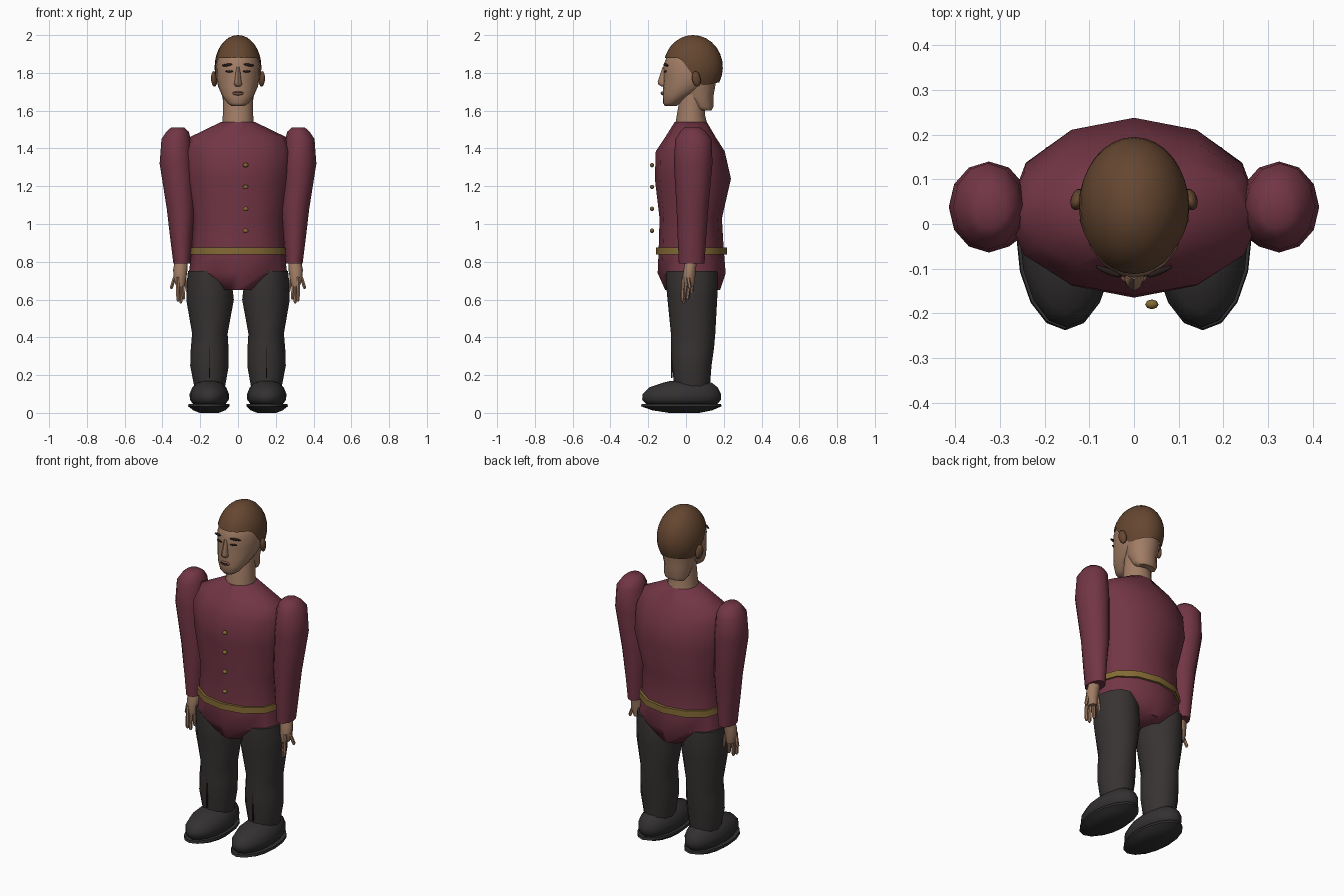
import bpy
import bmesh
from math import cos, sin, pi, radians, asin
from mathutils import Matrix, Euler, Vector

default_cube = bpy.data.objects.get("Cube")
if default_cube:
    bpy.data.objects.remove(default_cube, do_unlink=True)


def make_material(name, r, g, b):
    mat = bpy.data.materials.new(name)
    mat.use_nodes = True
    mat.diffuse_color = (r, g, b, 1)
    shader = mat.node_tree.nodes["Principled BSDF"]
    shader.inputs["Base Color"].default_value = (r, g, b, 1)
    shader.inputs["Roughness"].default_value = 0.8
    return mat


jacket = make_material("burgundy jacket", 0.17, 0.036, 0.06)
trousers = make_material("charcoal trousers", 0.038, 0.033, 0.032)
leather = make_material("dark shoe leather", 0.033, 0.03, 0.031)
skin = make_material("tan skin", 0.36, 0.205, 0.13)
hair = make_material("brown hair", 0.13, 0.062, 0.03)
gold = make_material("dull gold", 0.23, 0.145, 0.035)
dark = make_material("near black brown", 0.02, 0.012, 0.01)
lip = make_material("muted lip", 0.22, 0.1, 0.07)


def finish(name, bm, mat, angle=50):
    """Turn a bmesh into a smooth shaded object with one material."""
    bmesh.ops.recalc_face_normals(bm, faces=bm.faces)
    mesh = bpy.data.meshes.new(name)
    bm.to_mesh(mesh)
    bm.free()
    mesh.materials.append(mat)
    mesh.shade_smooth()
    mesh.set_sharp_from_angle(angle=radians(angle))
    obj = bpy.data.objects.new(name, mesh)
    bpy.context.collection.objects.link(obj)
    return obj


def skin_rings(bm, rings):
    for low, high in zip(rings, rings[1:]):
        count = len(low)
        for i in range(count):
            j = (i + 1) % count
            bm.faces.new((low[i], low[j], high[j], high[i]))


def loft(name, mat, sections, sides=12, mirror=1, angle=50):
    """Stack ellipses given as height, centre x, half width, front y, back y."""
    bm = bmesh.new()
    rings = []
    for z, cx, half, front, back in sections:
        cy, depth = (front + back) / 2, (back - front) / 2
        ring = []
        for i in range(sides):
            a = 2 * pi * i / sides
            ring.append(bm.verts.new((mirror * cx + half * sin(a), cy - depth * cos(a), z)))
        rings.append(ring)
    skin_rings(bm, rings)
    bm.faces.new(rings[0])
    bm.faces.new(rings[-1])
    return finish(name, bm, mat, angle)


def blob(name, mat, place, size, turn=(0, 0, 0), sides=12):
    bm = bmesh.new()
    matrix = Matrix.LocRotScale(Vector(place), Euler(turn), Vector(size))
    bmesh.ops.create_uvsphere(bm, u_segments=sides, v_segments=8, radius=1, matrix=matrix)
    return finish(name, bm, mat)


def box(name, mat, place, size):
    bm = bmesh.new()
    matrix = Matrix.LocRotScale(Vector(place), None, Vector(size))
    bmesh.ops.create_cube(bm, size=1, matrix=matrix)
    return finish(name, bm, mat)


# Jacket body, belt and floating buttons
loft("jacket_body", jacket, [
    (0.65, 0, 0.1, -0.11, 0.18), (0.74, 0, 0.26, -0.15, 0.21),
    (0.86, 0, 0.245, -0.145, 0.2), (1.03, 0, 0.24, -0.14, 0.19),
    (1.24, 0, 0.28, -0.165, 0.238), (1.385, 0, 0.285, -0.16, 0.205),
    (1.46, 0, 0.255, -0.11, 0.157), (1.54, 0, 0.09, -0.06, 0.11)])
loft("belt", gold, [(0.838, 0, 0.258, -0.16, 0.217), (0.875, 0, 0.255, -0.16, 0.217)])
for i in range(4):
    blob("button", gold, (0.04, -0.18, 1.312 - 0.116 * i), (0.015, 0.011, 0.012), sides=8)

# Neck, nape and head
loft("neck", skin, [
    (1.52, 0, 0.085, -0.058, 0.115), (1.58, 0, 0.08, -0.048, 0.1),
    (1.69, 0, 0.078, -0.03, 0.1)])
loft("nape", skin, [
    (1.6, 0, 0.06, 0.07, 0.135), (1.62, 0, 0.074, 0.03, 0.145),
    (1.68, 0, 0.084, -0.02, 0.146), (1.76, 0, 0.1, -0.03, 0.16)])
loft("head", skin, [
    (1.625, 0, 0.035, -0.112, -0.05), (1.64, 0, 0.056, -0.121, -0.03),
    (1.68, 0, 0.085, -0.123, 0.04), (1.73, 0, 0.106, -0.121, 0.13),
    (1.78, 0, 0.116, -0.118, 0.17), (1.84, 0, 0.117, -0.12, 0.182),
    (1.89, 0, 0.106, -0.1, 0.175), (1.95, 0, 0.07, -0.05, 0.13)], sides=20, angle=60)


# Hair cap, with a rim that drops from the forehead to behind the ears
def rim_height(c):
    """Height of the hairline, where c runs from -1 at the front to 1 at the back."""
    t = min(max((c + 0.45) / 0.7, 0), 1)
    return 1.88 - 0.145 * t + 0.03 * max(c - 0.5, 0)


bm = bmesh.new()
columns, levels = 32, 9
rings = []
for k in range(levels):
    ring = []
    for i in range(columns):
        a = 2 * pi * i / columns
        start = asin((rim_height(-cos(a)) - 1.83) / 0.17)
        p = start + (pi / 2 - start) * k / levels
        ring.append(bm.verts.new((0.124 * cos(p) * sin(a),
                                  0.038 - 0.157 * cos(p) * cos(a),
                                  1.83 + 0.17 * sin(p))))
    rings.append(ring)
skin_rings(bm, rings)
crown = bm.verts.new((0, 0.038, 2))
for i in range(columns):
    bm.faces.new((rings[-1][i], rings[-1][(i + 1) % columns], crown))
finish("hair_cap", bm, hair, 60)

# Face
loft("nose", skin, [
    (1.728, 0, 0.012, -0.13, -0.1), (1.738, 0, 0.022, -0.146, -0.1),
    (1.752, 0, 0.018, -0.15, -0.1), (1.83, 0, 0.009, -0.124, -0.1)], sides=8)
blob("mouth", lip, (0, -0.121, 1.692), (0.03, 0.013, 0.011))
box("mouth_line", dark, (0, -0.132, 1.695), (0.04, 0.006, 0.004))

for side, label in ((1, "left"), (-1, "right")):
    blob(label + "_ear", hair, (side * 0.126, 0.055, 1.768), (0.016, 0.024, 0.042), (0.2, 0, side * 0.3))
    blob(label + "_eye", dark, (side * 0.046, -0.109, 1.808), (0.021, 0.005, 0.006), (0, 0, side * 0.25))
    blob(label + "_eyebrow", dark, (side * 0.058, -0.106, 1.842), (0.031, 0.007, 0.007), (0, side * 0.12, side * 0.4))

    # Sleeve with a rounded shoulder
    loft(label + "_sleeve", jacket, [
        (0.79, 0.297, 0.045, -0.038, 0.098), (0.95, 0.3, 0.062, -0.045, 0.108),
        (1.08, 0.302, 0.075, -0.05, 0.118), (1.32, 0.325, 0.09, -0.064, 0.14),
        (1.45, 0.327, 0.078, -0.057, 0.136), (1.49, 0.32, 0.058, -0.03, 0.105),
        (1.51, 0.32, 0.035, -0.01, 0.075)], mirror=side)

    # Hand with splayed fingers
    loft(label + "_palm", skin, [
        (0.67, 0.305, 0.022, -0.015, 0.042), (0.71, 0.308, 0.034, -0.02, 0.048),
        (0.76, 0.305, 0.038, -0.012, 0.052), (0.81, 0.3, 0.034, -0.005, 0.06)], sides=8, mirror=side)
    fingers = (("thumb", 0.335, 0.352, 0.01, 0.655, 0.02), ("index", 0.32, 0.318, -0.014, 0.59, -0.02),
               ("middle", 0.307, 0.303, 0.004, 0.58, -0.012), ("ring", 0.297, 0.288, 0.02, 0.6, 0.008),
               ("little", 0.284, 0.268, 0.034, 0.635, 0.03))
    for finger, top_x, tip_x, top_y, tip_z, tip_y in fingers:
        thick = 0.01
        loft(label + "_" + finger + "_finger", skin, [
            (tip_z, tip_x, thick / 2, tip_y - thick / 2, tip_y + thick / 2),
            (tip_z + thick, tip_x, thick, tip_y - thick, tip_y + thick),
            (0.72, top_x, thick, top_y - thick, top_y + thick)], sides=6, mirror=side)

    # Trouser leg with a front crease
    loft(label + "_trouser_leg", trousers, [
        (0.12, 0.15, 0.078, -0.06, 0.125), (0.25, 0.151, 0.102, -0.074, 0.135),
        (0.34, 0.15, 0.1, -0.08, 0.148), (0.42, 0.149, 0.094, -0.08, 0.155),
        (0.6, 0.148, 0.126, -0.098, 0.165), (0.7, 0.152, 0.118, -0.107, 0.17),
        (0.75, 0.16, 0.105, -0.105, 0.165)], mirror=side)
    box(label + "_trouser_crease", dark, (side * 0.15, -0.075, 0.27), (0.006, 0.009, 0.17))

    # Shoe upper and sole
    loft(label + "_shoe", leather, [
        (0.045, 0.152, 0.085, -0.21, 0.165), (0.07, 0.152, 0.103, -0.232, 0.185),
        (0.1, 0.152, 0.104, -0.23, 0.185), (0.135, 0.152, 0.09, -0.195, 0.168),
        (0.16, 0.152, 0.066, -0.12, 0.135), (0.17, 0.152, 0.04, -0.08, 0.1)],
        sides=16, mirror=side, angle=60)
    loft(label + "_sole", leather, [
        (0, 0.152, 0.05, -0.09, 0.07), (0.014, 0.152, 0.085, -0.18, 0.14),
        (0.035, 0.154, 0.11, -0.238, 0.188), (0.048, 0.154, 0.108, -0.234, 0.185)],
        sides=16, mirror=side)
